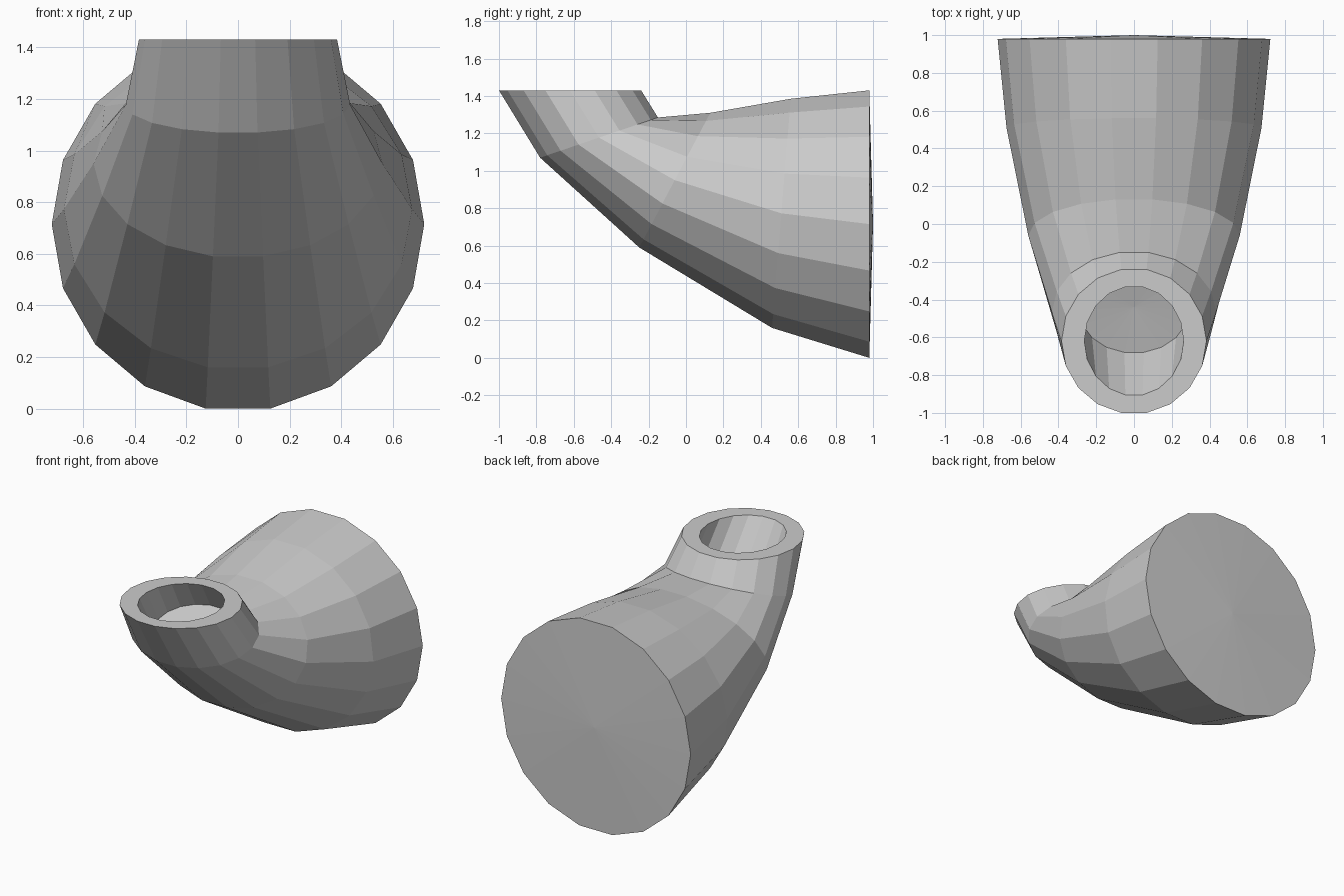
import bpy, bmesh, math

if "Cube" in bpy.data.objects:
    bpy.data.objects.remove(bpy.data.objects["Cube"])

SIDES = 18
K = 1 / math.cos(math.radians(10))   # flat-to-corner ratio

bm = bmesh.new()


def ring(front, rear, rx):
    """Tilted 18-sided ring given its lower/front and upper/rear (y, z) flats and x radius."""
    cy, cz = (front[0] + rear[0]) / 2, (front[1] + rear[1]) / 2
    hy, hz = (front[0] - cy) * K, (front[1] - cz) * K
    verts = []
    for i in range(SIDES):
        a = math.radians(10 + 20 * i)
        verts.append(bm.verts.new((rx * math.sin(a), cy + hy * math.cos(a), cz + hz * math.cos(a))))
    return verts


def bridge(r1, r2):
    for i in range(SIDES):
        j = (i + 1) % SIDES
        bm.faces.new((r1[i], r1[j], r2[j], r2[i]))


def fan(r, centre):
    c = bm.verts.new(centre)
    for i in range(SIDES):
        bm.faces.new((r[i], r[(i + 1) % SIDES], c))


# Outer shell from wide back to neck, then rim and inner bore
rings = [ring(*r) for r in (
    ((0.98, 0.0), (0.98, 1.43), 0.722),
    ((0.46, 0.16), (0.56, 1.385), 0.675),
    ((-0.25, 0.59), (0.13, 1.31), 0.56),
    ((-0.78, 1.07), (-0.15, 1.285), 0.435),
    ((-1.0, 1.43), (-0.24, 1.43), 0.384),
    ((-0.905, 1.43), (-0.333, 1.43), 0.263),
    ((-0.68, 1.10), (-0.23, 1.25), 0.29),
)]
for a, b in zip(rings, rings[1:]):
    bridge(a, b)

# Slightly domed back cap and bore floor
fan(rings[0], (0, 1.0, 0.715))
fan(rings[-1], (0, -0.44, 1.17))
bmesh.ops.recalc_face_normals(bm, faces=bm.faces)

mesh = bpy.data.meshes.new("curved_spout")
bm.to_mesh(mesh)
bm.free()
bpy.context.collection.objects.link(bpy.data.objects.new("curved_spout", mesh))
